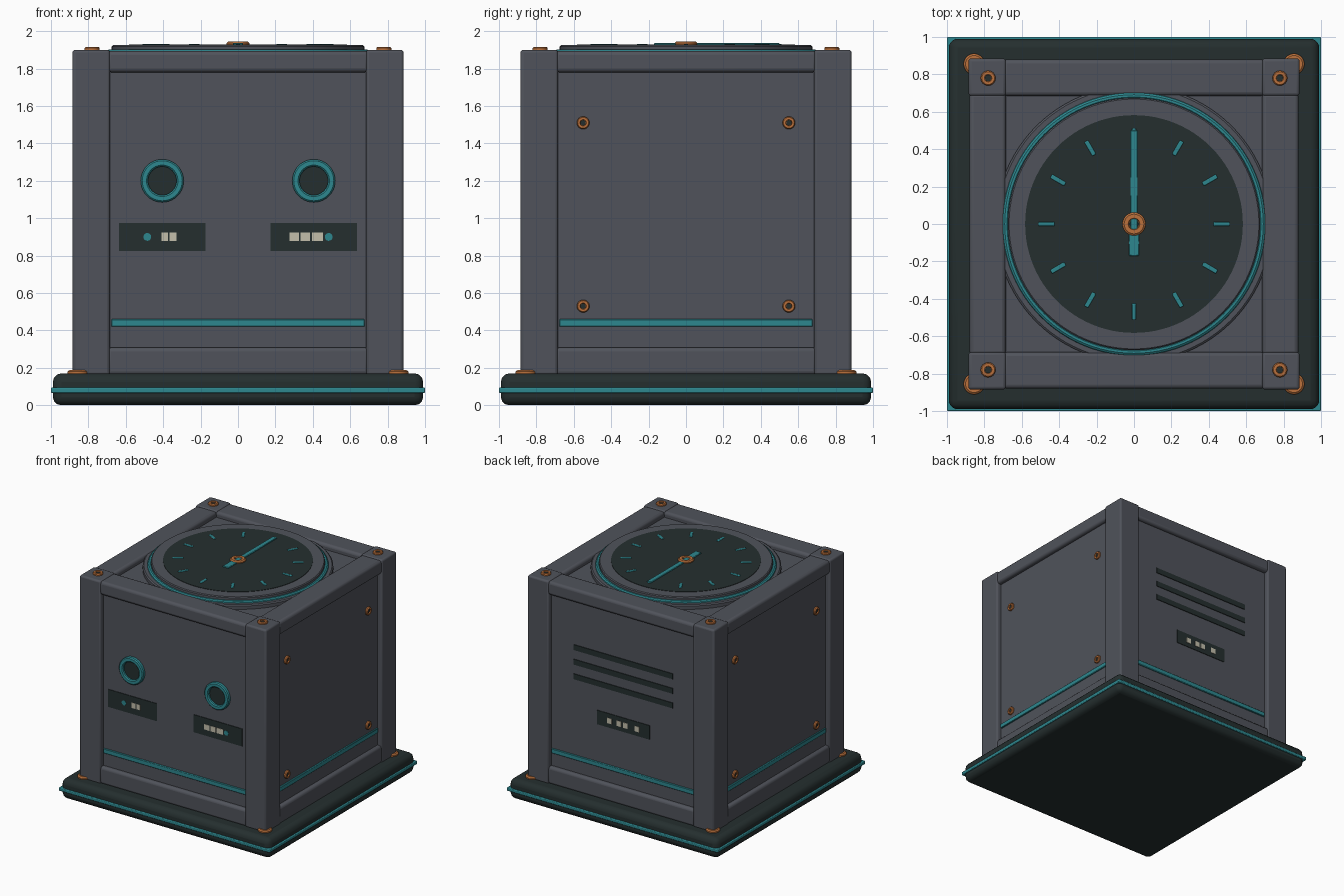
import bpy, bmesh, math
from mathutils import Vector, Matrix

if "Cube" in bpy.data.objects:
    bpy.data.objects.remove(bpy.data.objects["Cube"])


def mat(name, r, g, b):
    m = bpy.data.materials.new(name)
    m.diffuse_color = (r, g, b, 1)
    m.use_nodes = True
    m.node_tree.nodes["Principled BSDF"].inputs["Base Color"].default_value = m.diffuse_color
    return m


GREY = mat("slate grey", .080, .086, .104)
DARK = mat("dark green black", .018, .028, .028)
TEAL = mat("teal", .027, .245, .275)
COPPER = mat("copper", .50, .165, .045)
CREAM = mat("cream", .55, .52, .41)


def finish(name, bm, m, bevel=0, seg=3, angle=35):
    bmesh.ops.recalc_face_normals(bm, faces=bm.faces)
    me = bpy.data.meshes.new(name)
    bm.to_mesh(me)
    bm.free()
    me.materials.append(m)
    o = bpy.data.objects.new(name, me)
    bpy.context.collection.objects.link(o)
    if bevel:
        b = o.modifiers.new("bevel", 'BEVEL')
        b.width, b.segments = bevel, seg
    bpy.ops.object.select_all(action='DESELECT')
    o.select_set(True)
    bpy.context.view_layer.objects.active = o
    bpy.ops.object.shade_smooth_by_angle(angle=math.radians(angle))
    return o


def box(name, x, y, z, m, bevel=0, seg=3, rot=0):
    """Box from (min, max) ranges, turned about the z axis through the centre."""
    bm = bmesh.new()
    bmesh.ops.create_cube(bm, size=1)
    for v in bm.verts:
        v.co = Vector((x[0] + (v.co.x + .5) * (x[1] - x[0]),
                       y[0] + (v.co.y + .5) * (y[1] - y[0]),
                       z[0] + (v.co.z + .5) * (z[1] - z[0])))
    bm.transform(Matrix.Rotation(rot, 4, 'Z'))
    return finish(name, bm, m, bevel, seg)


def lathe(name, profile, loc, m, normal=(0, 0, 1), n=32, closed=False):
    """Turn (radius, height) points about an axis through loc along normal."""
    bm = bmesh.new()
    vs = [bm.verts.new((r, 0, h)) for r, h in profile]
    es = [bm.edges.new(p) for p in zip(vs, vs[1:])]
    if closed:
        es.append(bm.edges.new((vs[-1], vs[0])))
    bmesh.ops.spin(bm, geom=vs + es, cent=(0, 0, 0), axis=(0, 0, 1),
                   angle=math.tau, steps=n, use_merge=True)
    bmesh.ops.remove_doubles(bm, verts=bm.verts, dist=1e-5)
    q = Vector((0, 0, 1)).rotation_difference(Vector(normal)).to_matrix().to_4x4()
    bm.transform(Matrix.Translation(loc) @ q)
    return finish(name, bm, m)


def screw(name, loc, normal, r, h):
    lathe(name, [(0, -.01), (r, -.01), (r, h * .6), (r * .85, h), (r * .5, h),
                 (r * .45, h * .5), (0, h * .5)], loc, COPPER, normal, 24)
    lathe(name + "_socket", [(0, h * .55), (r * .46, h * .55)], loc, DARK, normal, 6)


# base slab with teal trim line
box("base", (-.99, .99), (-.99, .99), (0, .17), DARK, .045, 3)
box("base_trim", (-1, 1), (-1, 1), (.066, .095), TEAL, .006, 2)

# inner body whose faces are the recessed panels
P = .845
box("body_panels", (-P, P), (-P, P), (.15, 1.85), GREY)

# corner posts, post screws and foot caps
for sx in (-1, 1):
    for sy in (-1, 1):
        xs = sorted((sx * .685, sx * .885))
        ys = sorted((sy * .685, sy * .885))
        box("corner_post", xs, ys, (.16, 1.9), GREY, .015, 3)
        screw("post_screw", (sx * .78, sy * .78, 1.9), (0, 0, 1), .04, .016)
        lathe("foot_cap", [(0, 0), (.056, 0), (.056, .018), (.046, .026), (0, .026)],
              (sx * .855, sy * .855, .162), COPPER)

# rails and teal stripe on each of the four sides
for k in range(4):
    a = k * math.pi / 2
    box("top_rail", (-.7, .7), (-.88, -.685), (1.78, 1.895), GREY, .022, 3, a)
    box("bottom_rail", (-.7, .7), (-.88, -.685), (.16, .31), GREY, .022, 3, a)
    box("side_stripe", (-.677, .677), (-P - .012, -P + .02), (.42, .46), TEAL, .004, 1, a)

# side panel screws
for s in (-1, 1):
    for y in (-.55, .55):
        for z in (.53, 1.51):
            screw("panel_screw", (s * P, y, z), (s, 0, 0), .034, .018)

# front sockets with label plates
F = -P
for s in (-1, 1):
    c = s * .405
    lathe("socket_ring", [(.076, -.01), (.115, -.01), (.115, .022), (.107, .03),
                          (.084, .03), (.076, .022)],
          (c, F, 1.2), TEAL, (0, -1, 0), 40, True)
    lathe("socket_hole", [(0, .008), (.079, .008)], (c, F, 1.2), DARK, (0, -1, 0), 40)
    box("front_label", (c - .23, c + .23), (F - .005, F + .01), (.825, .975), DARK)
    lathe("label_dot", [(0, .008), (.021, .008), (.021, 0)],
          (s * .485, F, .9), TEAL, (0, -1, 0), 20)
# plain cream marks on the labels
for x0, x1 in ((-.41, -.375), (-.365, -.33), (.275, .325), (.335, .385), (.395, .455)):
    box("label_mark", (x0, x1), (F - .008, F), (.877, .923), CREAM)

# back vents and label
for z in (1.38, 1.255, 1.13):
    box("vent_slot", (-.47, .47), (P - .01, P + .006), (z - .023, z + .023), DARK)
box("back_label", (-.25, .25), (P - .01, P + .005), (.78, .90), DARK)
for x in (-.13, -.02, .04, .13):
    box("back_mark", (x - .022, x + .022), (P, P + .008), (.817, .863), CREAM)

# dial: mounting disc, teal ring, grey bezel, dark face
lathe("dial_mount", [(0, 1.84), (.74, 1.84), (.74, 1.878), (.73, 1.886), (0, 1.886)],
      (0, 0, 0), GREY, n=96)
ring = [(.685 + .02 * math.cos(i * math.tau / 10), 1.882 + .02 * math.sin(i * math.tau / 10))
        for i in range(10)]
lathe("dial_ring", ring, (0, 0, 0), TEAL, n=96, closed=True)
lathe("dial_bezel", [(.57, 1.87), (.675, 1.87), (.675, 1.918), (.668, 1.925), (.57, 1.925)],
      (0, 0, 0), GREY, n=96, closed=True)
lathe("dial_face", [(0, 1.928), (.582, 1.928), (.582, 1.9)], (0, 0, 0), DARK, n=96)

# hour ticks, pointer and hub
for k in range(12):
    box("dial_tick", (-.012, .012), (.425, .512), (1.92, 1.932), TEAL, .005, 2,
        k * math.tau / 12)
box("pointer", (-.02, .02), (-.1, .5), (1.925, 1.936), TEAL, .003, 1)
box("pointer_tail", (-.028, .028), (-.17, -.03), (1.925, 1.936), TEAL, .003, 1)
screw("dial_hub", (0, 0, 1.925), (0, 0, 1), .062, .019)
